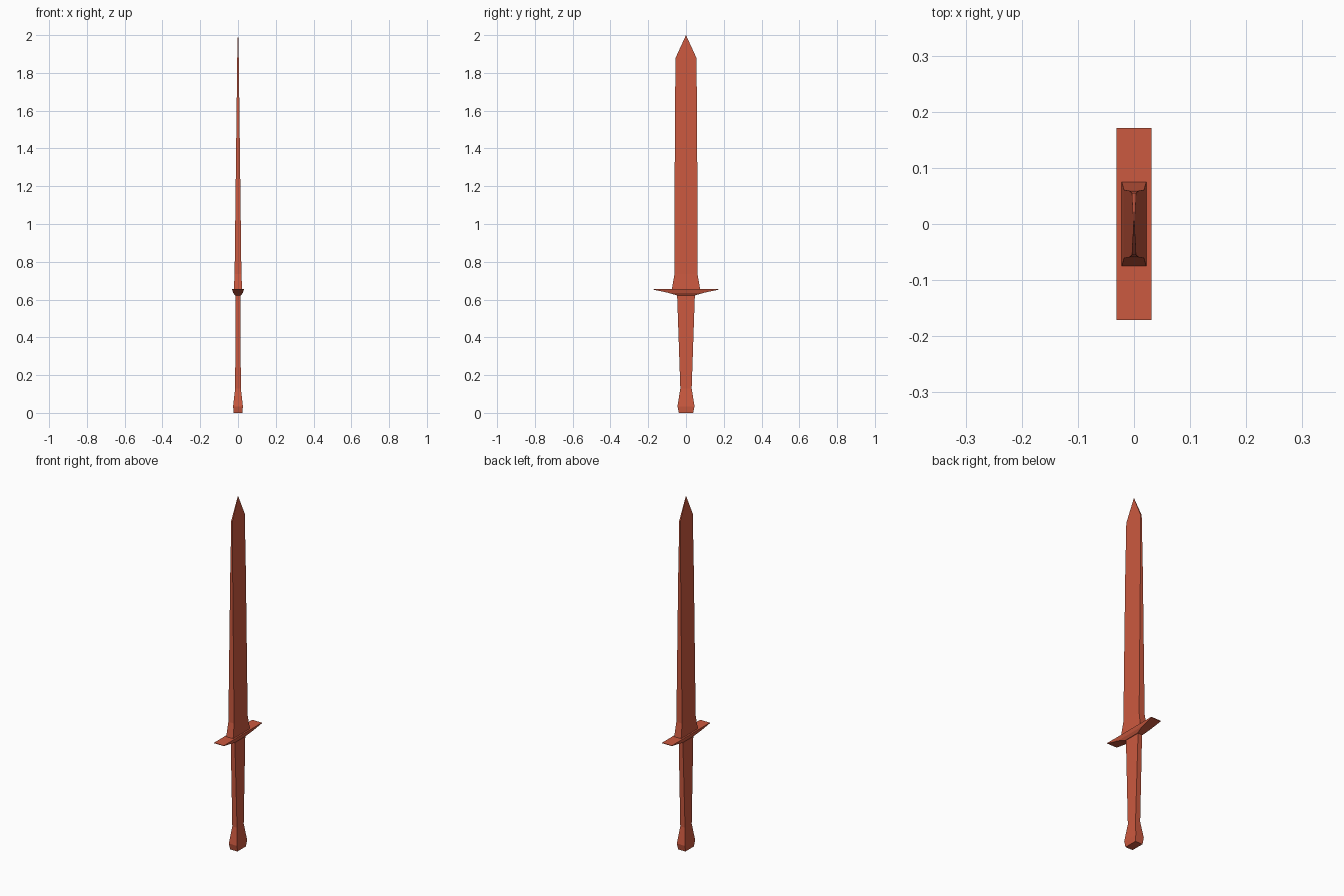
import bpy, bmesh

if "Cube" in bpy.data.objects:
    bpy.data.objects.remove(bpy.data.objects["Cube"])

red = bpy.data.materials.new("red")
red.diffuse_color = (0.6, 0.1, 0.05, 1)
red.use_nodes = True
red.node_tree.nodes["Principled BSDF"].inputs["Base Color"].default_value = red.diffuse_color


def loft(name, sections):
    """Stack rectangular sections (z, half x, half y) into one closed flat-shaded solid."""
    bm = bmesh.new()
    rings = []
    for z, hx, hy in sections:
        corners = ((-1, -1), (1, -1), (1, 1), (-1, 1))
        rings.append([bm.verts.new((sx * hx, sy * hy, z)) for sx, sy in corners])
    for low, high in zip(rings, rings[1:]):
        for i in range(4):
            j = (i + 1) % 4
            bm.faces.new((low[i], low[j], high[j], high[i]))
    bm.faces.new(rings[0][::-1])
    bm.faces.new(rings[-1])
    bmesh.ops.remove_doubles(bm, verts=bm.verts, dist=0.0001)
    bmesh.ops.recalc_face_normals(bm, faces=bm.faces)
    mesh = bpy.data.meshes.new(name)
    bm.to_mesh(mesh)
    bm.free()
    mesh.materials.append(red)
    obj = bpy.data.objects.new(name, mesh)
    bpy.context.collection.objects.link(obj)
    return obj


# Grip with flared pommel
loft("grip", [(0, 0.023, 0.038), (0.035, 0.026, 0.045),
              (0.13, 0.015, 0.030), (0.625, 0.013, 0.047)])

# Crossguard, flat on top and tapering underneath
loft("crossguard", [(0.622, 0.016, 0.048), (0.636, 0.026, 0.095),
                    (0.652, 0.031, 0.171), (0.655, 0.031, 0.171)])

# Blade with wide base and pointed tip
loft("blade", [(0.654, 0.022, 0.075), (0.735, 0.018, 0.061),
               (1.56, 0.008, 0.059), (1.88, 0.004, 0.055), (2.0, 0.001, 0)])
